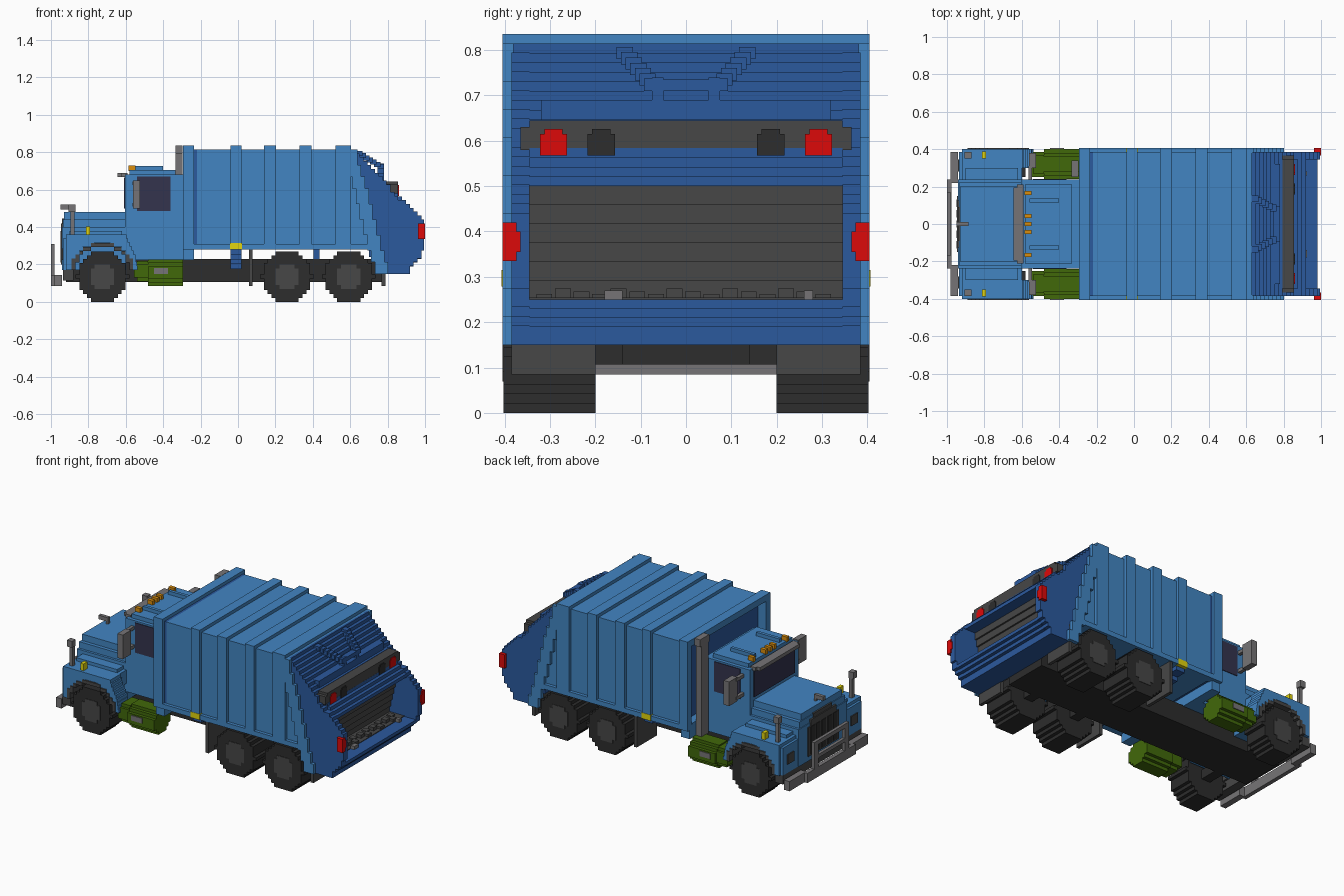
import bpy, bmesh, math

cube = bpy.data.objects.get("Cube")
if cube:
    bpy.data.objects.remove(cube, do_unlink=True)

U = 0.0206  # block size


def material(name, r, g, b):
    m = bpy.data.materials.new(name)
    m.use_nodes = True
    m.diffuse_color = (r, g, b, 1)
    m.node_tree.nodes["Principled BSDF"].inputs["Base Color"].default_value = (r, g, b, 1)
    return m


BLUE = material("body blue", .055, .235, .54)
NAVY = material("tailgate dark blue", .024, .1, .34)
CHAR = material("charcoal", .063, .063, .063)
BLACK = material("tyre black", .026, .026, .026)
GREY = material("metal grey", .18, .175, .18)
RED = material("lamp red", .72, .003, .003)
YELLOW = material("marker yellow", .76, .66, .004)
GREEN = material("tank green", .053, .14, .003)
GLASS = material("window glass", .033, .033, .075)
ORANGE = material("roof lamp orange", .7, .27, .004)


def build(name, mat, boxes, mirror=False):
    """One object from boxes (x0, x1, y0, y1, z0, z1), optionally mirrored over y."""
    bm = bmesh.new()
    if mirror:
        boxes = boxes + [(a, b, -d, -c, e, f) for a, b, c, d, e, f in boxes]
    for x0, x1, y0, y1, z0, z1 in boxes:
        vs = bmesh.ops.create_cube(bm, size=1)["verts"]
        bmesh.ops.scale(bm, vec=(x1 - x0, y1 - y0, z1 - z0), verts=vs)
        bmesh.ops.translate(bm, vec=((x0 + x1) / 2, (y0 + y1) / 2, (z0 + z1) / 2), verts=vs)
    me = bpy.data.meshes.new(name)
    bm.to_mesh(me)
    bm.free()
    me.materials.append(mat)
    ob = bpy.data.objects.new(name, me)
    bpy.context.scene.collection.objects.link(ob)


def lerp(points, z):
    """x on a polyline of (z, x) points, clamped at both ends."""
    for (za, xa), (zb, xb) in zip(points, points[1:]):
        if z <= zb:
            return xa + (xb - xa) * max(0, z - za) / (zb - za)
    return points[-1][1]


def layers(left, right, y0, y1, z0, z1):
    """Stepped block layers between two x functions of z."""
    n = max(1, round((z1 - z0) / U))
    h = (z1 - z0) / n
    out = []
    for i in range(n):
        z = z0 + (i + .5) * h
        a, b = left(z), right(z)
        if b - a > .004:
            out.append((a, b, y0, y1, z0 + i * h, z0 + (i + 1) * h))
    return out


def disc(cx, cz, r, y0, y1):
    def half(z):
        return round(math.sqrt(max(0, r * r - (z - cz) ** 2)) / U) * U
    return layers(lambda z: cx - half(z), lambda z: cx + half(z), y0, y1, cz - r, cz + r)


def at(v):
    return lambda z: v


# Wheels
for label, cx, inner in (("front", -.725, .25), ("middle_rear", .262, .2), ("last_rear", .592, .2)):
    build(label + "_tyres", BLACK, disc(cx, .135, .135, inner, .402), True)
    build(label + "_hubs", CHAR, disc(cx, .135, .066, .39, .405), True)
    build(label + "_axle", BLACK, [(cx - .03, cx + .03, -.25, .25, .107, .165)])

# Chassis
build("chassis", BLACK, [(-.92, .78, -.14, .14, .107, .23)])
build("mudflaps", CHAR, [(.058, .078, .2, .4, .085, .28), (.768, .788, .2, .385, .085, .26)], True)
build("front_crossbeam", BLUE, [(-.295, -.235, -.385, .385, .225, .285)])
build("crossbeams", NAVY, [(-.04, .02, -.36, .36, .255, .285), (.405, .435, -.14, .14, .22, .285),
                           (.7, .78, -.385, .385, .24, .285)])
build("beam_brackets", NAVY, [(-.04, .02, .14 + .0613 * i, .2013 + .0613 * i, .175 + .0265 * i, .285)
                              for i in range(4)], True)

# Refuse container with ribs
TAIL_L = [(.15, .79), (.36, .73), (.6, .67), (.835, .6)]
TAIL_R = [(.15, .89), (.28, .99), (.43, .99), (.54, .87), (.6, .81), (.7, .72), (.81, .615)]


def tail_left(z):
    return round(lerp(TAIL_L, z) / U) * U


def tail_right(z):
    return min(.994, round(lerp(TAIL_R, z) / U) * U + .012)


build("container", BLUE, layers(at(-.22), lambda z: tail_left(z) + .01, -.385, .385, .28, .815))
build("container_bulkhead", NAVY, [(-.24, -.22, -.385, .385, .285, .815)])
ribs = []
for x0, x1 in ((-.295, -.235), (-.04, .02), (.14, .203), (.33, .393), (.52, .605)):
    ribs += [(x0, x1, .365, .405, .3, .835), (x0, x1, -.405, -.365, .3, .835),
             (x0, x1, -.365, .365, .795, .835)]
build("container_ribs", BLUE, ribs)
build("container_sills", BLUE, [(-.295, .74, .36, .405, .28, .31)], True)
build("container_front_sill", BLUE, [(-.295, -.235, -.36, .36, .28, .315)])
build("tail_flanges", BLUE, layers(lambda z: tail_left(z) - .05, lambda z: tail_left(z) + .02,
                                   .38, .405, .15, .815), True)
build("side_markers", YELLOW, [(-.042, .022, .38, .407, .279, .315)], True)

# Tailgate with open hopper, its packer blade leaning in under the overhang
def blade(z):
    return .8 + .06 * (z - .25) / .25


build("tail_sides", NAVY, layers(tail_left, tail_right, .345, .385, .15, .815), True)
build("tail_upper", NAVY, layers(tail_left, tail_right, -.345, .345, .5, .815))
build("tail_lower", NAVY, layers(tail_left, tail_right, -.345, .345, .15, .25))
build("tail_core", NAVY, layers(tail_left, lambda z: blade(z) - .02, -.345, .345, .25, .5))
build("packer_blade", CHAR, [(blade(.25 + .0417 * i) - .02, blade(.25 + .0417 * i), -.345, .345,
                              .25 + .0417 * i, .2917 + .0417 * i) for i in range(6)])
build("hopper_floor", CHAR, [(.79, .9, -.345, .345, .245, .254)])
rubbish = []
for i in range(16):
    y = -.33 + i * .041
    x = .82 + .02 * (i * 7 % 3)
    rubbish.append((x, x + .035, y, y + .035, .25, .262 + .006 * (i * 5 % 3)))
build("rubbish", CHAR, rubbish)
build("rubbish_scraps", GREY, [(.9, .925, -.18, -.14, .248, .27), (.9, .925, .26, .28, .248, .27)])

# Rear lamp panel, lamps and hydraulic arms
build("lamp_panel", CHAR, [(.78, .856, -.345, .345, .565, .645), (.78, .856, -.365, .365, .58, .63)])
build("rear_lamps", RED, [(.85, .86, .262, .322, .567, .615), (.85, .86, .272, .312, .615, .626)], True)
build("rear_vents", BLACK, [(.85, .86, .157, .217, .567, .615), (.85, .86, .167, .207, .615, .626)], True)
build("corner_lamps", RED, [(.962, 1, .365, .405, .355, .4), (.962, 1, .374, .405, .335, .42)], True)
arms = []
for i in range(7):
    t = i / 6
    x, y, z = .645 + .115 * t, .135 - .06 * t, .795 - .07 * t
    arms.append((x - .015, x + .02, y - .018, y + .018, z - .015, z + .012))
arms.append((.745, .78, .05, .075, .645, .74))
build("hydraulic_arms", NAVY, arms, True)
build("arm_crossbar", NAVY, [(.745, .78, -.07, .07, .71, .735), (.72, .78, -.32, .32, .645, .69)])

# Cab
build("cab", BLUE, [(-.605, -.295, -.237, .237, .225, .68), (-.58, -.335, -.215, .215, .68, .705)])
build("side_windows", GLASS, [(-.54, -.36, .235, .241, .485, .67)], True)
build("windscreen", GLASS, [(-.61, -.6, -.2, .2, .5, .665)])
build("rear_window", GLASS, [(-.297, -.291, -.15, .15, .52, .65)])
build("sun_visor", GREY, [(-.645, -.61, -.195, .195, .668, .69), (-.625, -.59, -.21, .21, .668, .69)])
build("roof_lamps", ORANGE, [(-.585, -.548, y - .011, y + .011, .7, .73)
                             for y in (-.165, -.043, 0, .043, .165)])
build("roof_horns", BLUE, [(-.56, -.4, .115, .135, .7, .727)], True)
build("mirrors", GREY, [(-.562, -.525, .3, .38, .5, .65), (-.565, -.545, .23, .31, .625, .645),
                        (-.565, -.545, .23, .31, .51, .53)], True)
build("exhaust_stack", GREY, [(-.335, -.297, .26, .325, .225, .79), (-.335, -.297, .25, .34, .79, .835)])

# Hood
build("hood", BLUE, [(-.94, -.6, -.237, .237, .17, .4), (-.935, -.6, -.222, .222, .4, .44),
                     (-.93, -.6, -.2, .2, .44, .48)])
build("grille_surround", CHAR, [(-.946, -.93, -.15, .15, .2, .38), (-.946, -.93, -.125, .125, .38, .42),
                                (-.94, -.925, -.09, .09, .42, .445)])
build("grille_slats", BLACK, [(-.949, -.944, y, y + .04, .21, .38) for y in (-.13, -.075, -.02, .035, .09)])
build("hood_ornament", GREY, [(-.95, -.885, -.011, .011, .495, .52), (-.9, -.885, -.011, .011, .47, .5)])


# Front fenders cut around the wheel
def arch(r):
    return lambda z: round(math.sqrt(max(0, r * r - (z - .135) ** 2)) / U) * U


outer, inner = arch(.178), arch(.158)
FENDER_BACK = [(.17, -.535), (.25, -.55), (.3, -.575), (.36, -.6)]
build("fenders", BLUE,
      layers(at(-.92), lambda z: -.725 - outer(z), .235, .402, .17, .36)
      + layers(lambda z: -.725 + outer(z), at(-.6), .235, .3, .17, .36)
      + layers(lambda z: -.725 + outer(z), lambda z: lerp(FENDER_BACK, z), .3, .402, .17, .36), True)
build("wheel_arch_liners", CHAR,
      layers(lambda z: -.725 - outer(z), lambda z: -.725 - inner(z), .235, .405, .17, .314)
      + layers(lambda z: -.725 + inner(z), lambda z: -.725 + outer(z), .3, .405, .17, .314), True)
build("fender_fronts", BLUE, [(-.935, -.915, .235, .385, .17, .34), (-.9, -.62, .23, .3, .355, .38)], True)
build("valance", CHAR, [(-.935, -.88, -.385, .385, .115, .17)])
build("headlamps", CHAR, [(-.941, -.934, .28, .345, .225, .285)], True)
build("fender_markers", YELLOW, [(-.812, -.79, .35, .387, .355, .402)], True)
build("fender_posts", GREY, [(-.895, -.875, .35, .372, .355, .52), (-.905, -.87, .35, .385, .48, .52)], True)

# Bumper and guard
build("bumper", GREY, [(-1, -.975, -.237, .237, .085, .145)])
build("bumper_ends", GREY, [(-.98, -.942, .22, .385, .085, .145)], True)
build("grille_guard", GREY, [(-1, -.98, -.17, .17, .285, .31), (-1, -.98, -.15, .15, .2, .222)])
build("guard_posts", GREY, [(-1, -.98, .13, .17, .14, .29)], True)

# Side tanks
build("side_tanks", GREEN, [(-.48, -.295, .24, .4, .125, .19), (-.48, -.295, .26, .38, .105, .21),
                            (-.48, -.295, .28, .36, .085, .228), (-.555, -.48, .25, .385, .13, .2),
                            (-.54, -.48, .27, .37, .11, .22)], True)
build("tank_steps", GREY, [(-.45, -.375, .39, .405, .15, .182)], True)
